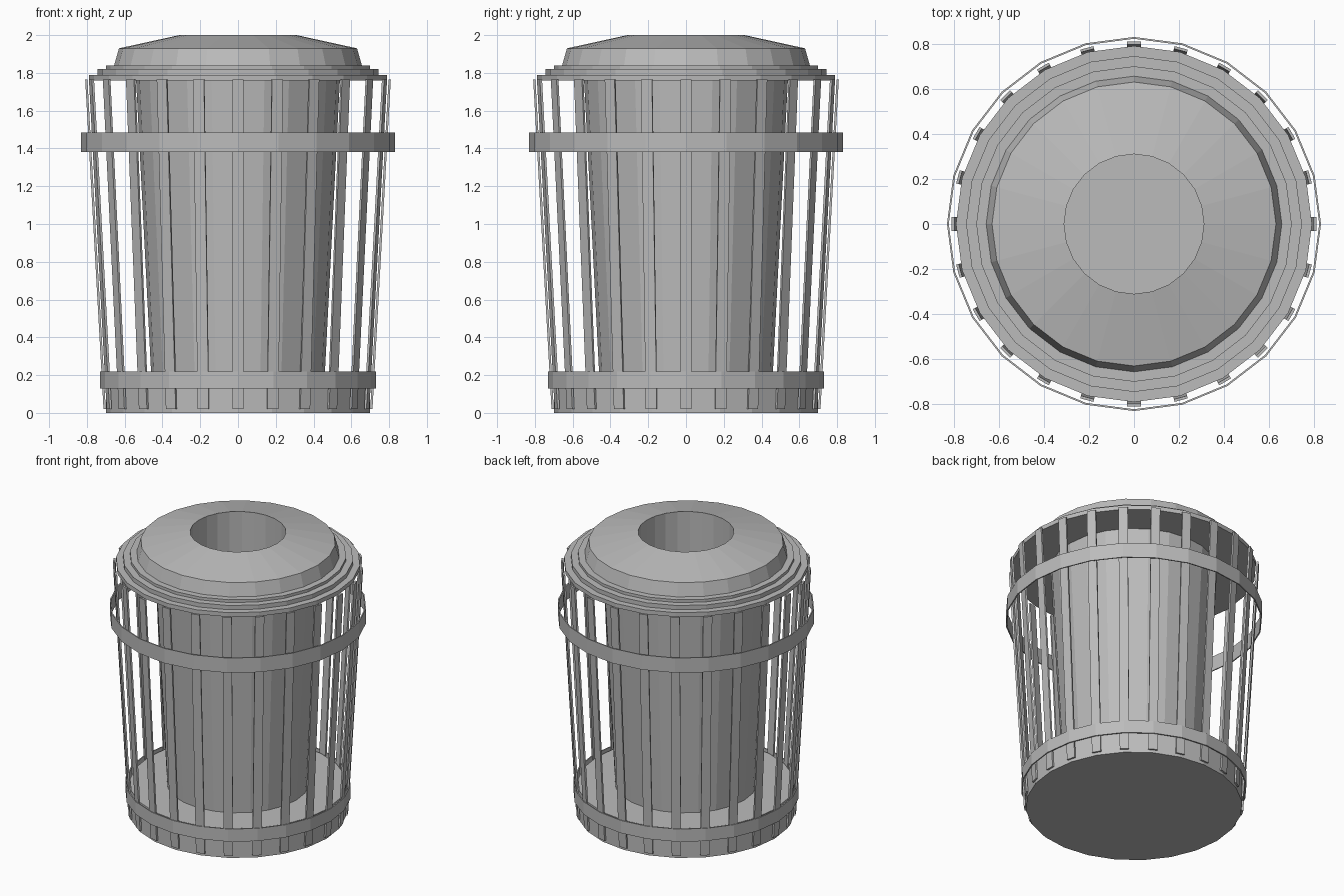
import bpy, math
from mathutils import Matrix

if "Cube" in bpy.data.objects:
    bpy.data.objects.remove(bpy.data.objects["Cube"])

SIDES = 24

grey = bpy.data.materials.new("grey metal")
grey.use_nodes = True
colour = (0.5, 0.5, 0.5, 1)
grey.diffuse_color = colour
grey.node_tree.nodes["Principled BSDF"].inputs["Base Color"].default_value = colour


def make(name, verts, faces):
    mesh = bpy.data.meshes.new(name)
    mesh.from_pydata(verts, [], faces)
    mesh.materials.append(grey)
    obj = bpy.data.objects.new(name, mesh)
    bpy.context.collection.objects.link(obj)
    return obj


def lathe(name, profile, closed=False):
    """Spin an (r, z) profile, listed anticlockwise; open ends are capped."""
    n = len(profile)
    verts = [(r * math.cos(a), r * math.sin(a), z)
             for r, z in profile
             for a in (math.tau * i / SIDES for i in range(SIDES))]
    faces = []
    for j in range(n if closed else n - 1):
        k = (j + 1) % n
        for i in range(SIDES):
            m = (i + 1) % SIDES
            faces.append((j * SIDES + i, j * SIDES + m, k * SIDES + m, k * SIDES + i))
    if not closed:
        faces.append(tuple(reversed(range(SIDES))))
        faces.append(tuple(range((n - 1) * SIDES, n * SIDES)))
    return make(name, verts, faces)


def band(name, r, low, high, thick=0.008):
    lathe(name, [(r, low), (r, high), (r - thick, high), (r - thick, low)], True)


# Solid round base
lathe("base", [(0.70, 0), (0.70, 0.21)])

# Tapered bin with a round shaft down to its floor
lathe("inner_bin", [(0.46, 0.21), (0.54, 1.77), (0.31, 1.77), (0.31, 0.22)])

# Stepped lid with a central opening
lathe("lid", [(0.31, 1.76), (0.79, 1.76), (0.79, 1.79), (0.745, 1.79),
              (0.745, 1.82), (0.70, 1.82), (0.70, 1.84), (0.656, 1.84),
              (0.63, 1.93), (0.31, 2.0)], True)

# Hoops
band("lower_hoop", 0.73, 0.13, 0.22)
band("upper_hoop", 0.83, 1.38, 1.485)

# Leaning slats around the cage
W, T = 0.03, 0.012
slat_verts = [(r + d, y, z) for r, z in ((0.70, 0.02), (0.797, 1.765))
              for d, y in ((0, -W), (T, -W), (T, W), (0, W))]
slat_faces = [(3, 2, 1, 0), (4, 5, 6, 7)] + [
    (i, (i + 1) % 4, (i + 1) % 4 + 4, i + 4) for i in range(4)]
for i in range(SIDES):
    slat = make(f"slat_{i + 1}", slat_verts, slat_faces)
    slat.matrix_world = Matrix.Rotation(math.tau * i / SIDES, 4, "Z")
